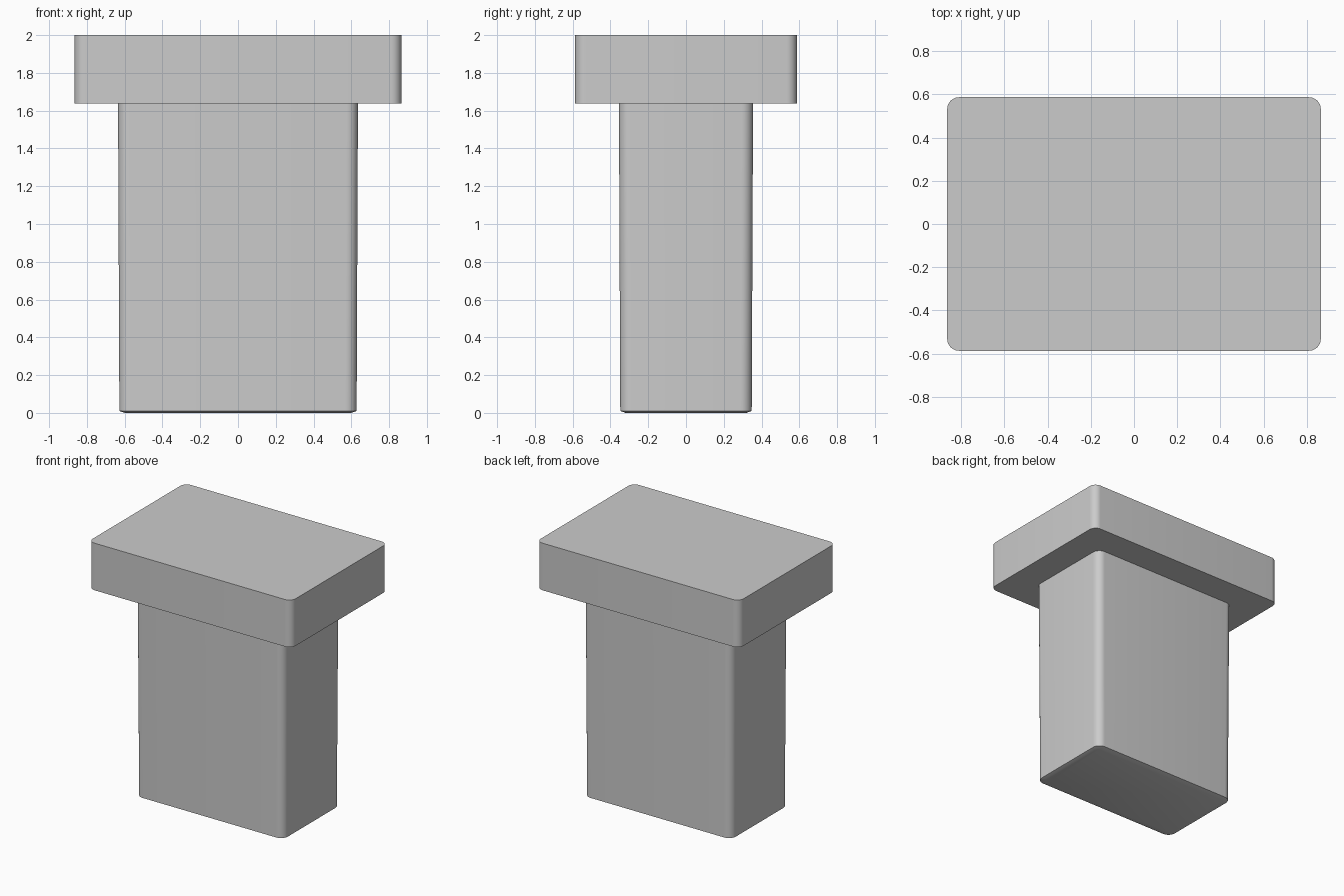
import bpy, bmesh
from math import cos, sin, pi, radians

cube = bpy.data.objects.get("Cube")
if cube:
    bpy.data.objects.remove(cube, do_unlink=True)

GREY = (0.6, 0.6, 0.6, 1)
grey = bpy.data.materials.new("plain grey")
grey.use_nodes = True
grey.diffuse_color = GREY
grey.node_tree.nodes["Principled BSDF"].inputs["Base Color"].default_value = GREY


def rounded_outline(hx, hy, r, steps=8):
    """Counter-clockwise rounded rectangle."""
    pts = []
    for k, (sx, sy) in enumerate([(1, 1), (-1, 1), (-1, -1), (1, -1)]):
        for i in range(steps + 1):
            a = (k + i / steps) * pi / 2
            pts.append((sx * (hx - r) + r * cos(a), sy * (hy - r) + r * sin(a)))
    return pts


def rounded_block(name, sections):
    """Loft rounded rectangles given as (z, half width, half depth, radius)."""
    bm = bmesh.new()
    rings = [[bm.verts.new((x, y, z)) for x, y in rounded_outline(hx, hy, r)]
             for z, hx, hy, r in sections]
    for low, high in zip(rings, rings[1:]):
        n = len(low)
        for i in range(n):
            j = (i + 1) % n
            bm.faces.new((low[i], low[j], high[j], high[i]))
    bm.faces.new(rings[0][::-1])
    bm.faces.new(rings[-1])
    mesh = bpy.data.meshes.new(name)
    bm.to_mesh(mesh)
    bm.free()
    mesh.materials.append(grey)
    obj = bpy.data.objects.new(name, mesh)
    bpy.context.collection.objects.link(obj)
    bpy.ops.object.select_all(action="DESELECT")
    obj.select_set(True)
    bpy.context.view_layer.objects.active = obj
    bpy.ops.object.shade_smooth_by_angle(angle=radians(30))
    return obj


# Slightly tapered stem with a shallow bevel under its foot
rounded_block("stem", [(0, 0.6, 0.32, 0.05),
                       (0.01, 0.628, 0.348, 0.06),
                       (1.637, 0.635, 0.355, 0.06)])

# Wide cap on top
rounded_block("cap", [(1.637, 0.865, 0.587, 0.055),
                      (2, 0.865, 0.587, 0.055)])
